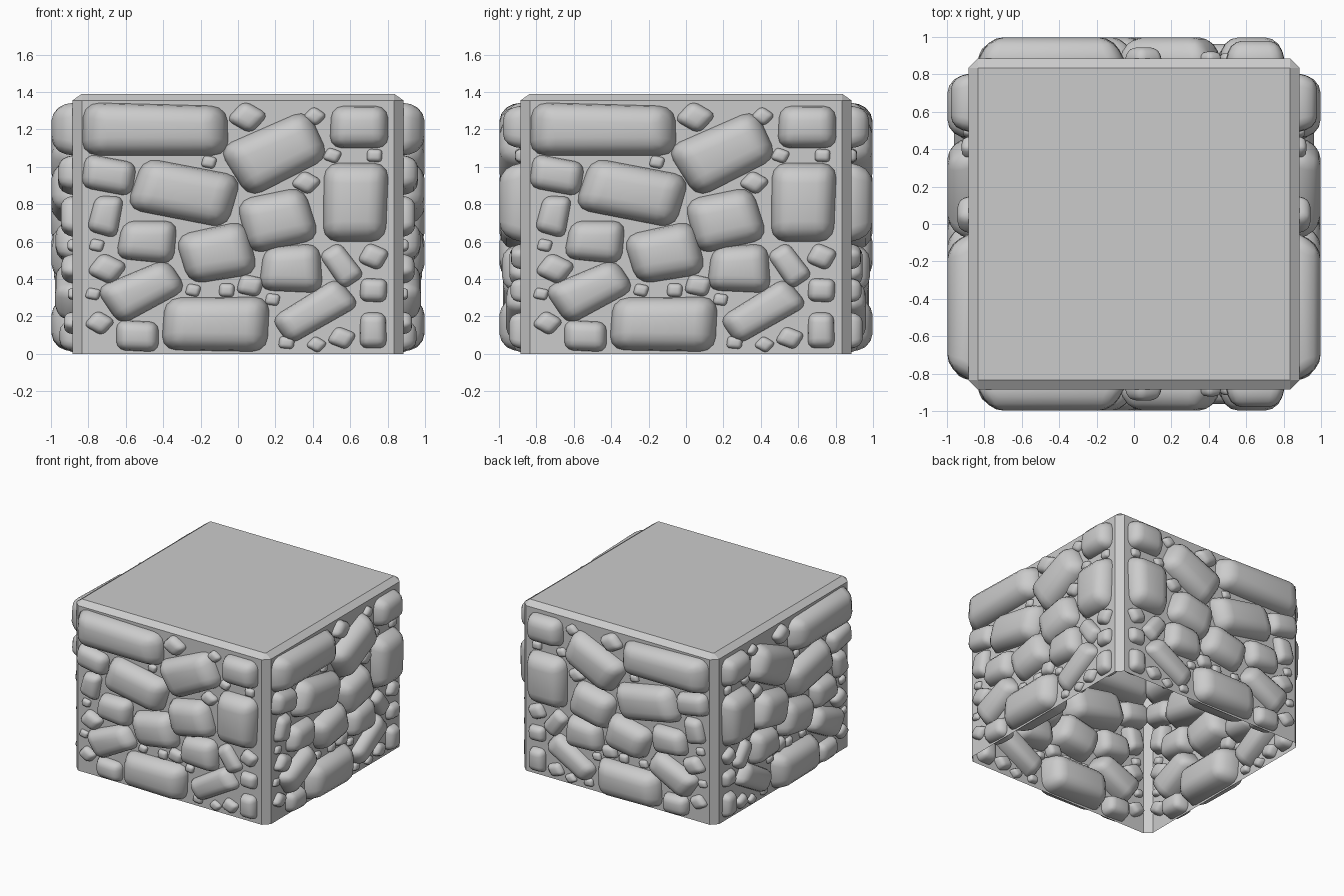
import bpy, bmesh, math
from mathutils import Matrix, Vector

if "Cube" in bpy.data.objects:
    bpy.data.objects.remove(bpy.data.objects["Cube"])

WALL = 0.885      # half width of the block
CHAMFER = 0.05

# Large stones on the front: four corners each as x, z pairs
LARGE = [
    (-.835, 1.06, -.05, 1.06, -.06, 1.325, -.825, 1.345),
    (-.11, 1.10, .06, .83, .49, 1.05, .37, 1.31),
    (.49, 1.1, .805, 1.1, .80, 1.325, .50, 1.325),
    (.455, .60, .79, .60, .805, 1.02, .46, 1.02),
    (-.60, .775, -.06, .67, .02, .95, -.505, 1.05),
    (-.84, .89, -.57, .84, -.54, 1.02, -.815, 1.07),
    (-.81, .66, -.65, .615, -.61, .84, -.76, .845),
    (-.655, .51, -.345, .48, -.325, .71, -.615, .71),
    (-.26, .37, .11, .43, .04, .715, -.34, .63),
    (.06, .53, .44, .615, .35, .895, -.01, .82),
    (.11, .34, .455, .325, .435, .59, .14, .57),
    (-.765, .35, -.63, .15, -.27, .345, -.38, .51),
    (-.41, .02, .155, .01, .17, .305, -.39, .30),
    (.175, .19, .275, .045, .655, .26, .53, .41),
    (-.65, .02, -.425, .01, -.425, .17, -.65, .18),
    (.65, .03, .795, .03, .79, .22, .655, .22),
    (.43, .53, .56, .34, .68, .42, .54, .6),
]

# Small stones: centre x, z, width, height, slide of the corners (0 = box, 0.5 = diamond)
SMALL = [
    (.05, 1.265, .23, .18, .42), (.41, 1.27, .135, .11, .45),
    (-.155, 1.025, .09, .075, .2), (.505, 1.06, .11, .09, .3),
    (.73, 1.06, .085, .07, .05), (.365, .915, .175, .135, .42),
    (-.755, .58, .09, .075, .2), (-.70, .455, .23, .18, .38),
    (-.775, .32, .09, .07, .2), (-.74, .165, .175, .14, .42),
    (-.24, .34, .09, .075, .2), (-.06, .34, .085, .075, .05),
    (.065, .365, .155, .125, .2), (.185, .29, .085, .07, .15),
    (.725, .52, .18, .155, .33), (.725, .34, .15, .13, .05),
    (.555, .085, .165, .13, .33), (.42, .05, .12, .095, .42),
    (.26, .06, .09, .07, .1),
]


def small_corners(cx, cz, w, h, s):
    k = 1 - 2 * s
    return [(cx + a * w / 2, cz + b * h / 2)
            for a, b in ((-1, -k), (k, -1), (1, k), (-k, 1))]


def add_stone(target, quad):
    """Rounded, tapered prism straddling the wall plane."""
    pts = [Vector(p) for p in quad]
    mid = sum(pts, Vector((0, 0))) / 4
    area = abs((pts[2] - pts[0]).cross(pts[3] - pts[1])) / 2
    width = area / max((pts[i] - pts[i - 1]).length for i in range(4))
    depth = min(.113, .43 * width)
    bm = bmesh.new()
    rings = []
    for y, k in ((-depth, .84), (0, 1), (depth * 1.5, .84)):
        ring = [mid + (p - mid) * k for p in pts]
        rings.append([bm.verts.new((p.x, y - WALL, p.y)) for p in ring])
    bm.faces.new(rings[0])
    bm.faces.new(rings[2][::-1])
    for lo, hi in zip(rings, rings[1:]):
        for i in range(4):
            j = (i + 1) % 4
            bm.faces.new((lo[j], lo[i], hi[i], hi[j]))
    bmesh.ops.recalc_face_normals(bm, faces=bm.faces)
    middle = set(rings[1])
    edges = [e for e in bm.edges if not (e.verts[0] in middle and e.verts[1] in middle)]
    bmesh.ops.bevel(bm, geom=edges, offset=min(.28 * width, .075), segments=3,
                    profile=.5, affect='EDGES', clamp_overlap=True)
    for f in bm.faces:
        f.smooth = True
    tmp = bpy.data.meshes.new("stone_tmp")
    bm.to_mesh(tmp)
    bm.free()
    target.from_mesh(tmp)
    bpy.data.meshes.remove(tmp)


def add_object(name, mesh):
    ob = bpy.data.objects.new(name, mesh)
    bpy.context.collection.objects.link(ob)
    return ob


# Wall block: chamfered corners and top rim, open underneath
bm = bmesh.new()
c = WALL - CHAMFER
for sx in (-1, 1):
    for sy in (-1, 1):
        for z in (0, 1.355):
            bm.verts.new((sx * WALL, sy * c, z))
            bm.verts.new((sx * c, sy * WALL, z))
        bm.verts.new((sx * c, sy * c, 1.39))
bmesh.ops.convex_hull(bm, input=bm.verts)
bmesh.ops.dissolve_limit(bm, angle_limit=.01, verts=bm.verts, edges=bm.edges)
bottom = [f for f in bm.faces if all(v.co.z < .001 for v in f.verts)]
bmesh.ops.delete(bm, geom=bottom, context='FACES')
wall = bpy.data.meshes.new("wall_block")
bm.to_mesh(wall)
bm.free()
add_object("wall_block", wall)

# Stones of the front wall
bm = bmesh.new()
for q in LARGE:
    add_stone(bm, [q[i:i + 2] for i in range(0, 8, 2)])
for s in SMALL:
    add_stone(bm, small_corners(*s))
front = bpy.data.meshes.new("stones_front")
bm.to_mesh(front)
bm.free()
add_object("stones_front", front)

# Other walls: turned and mirrored copies
turn = Matrix.Rotation(math.pi / 2, 4, 'Z')
flip_x = Matrix.Diagonal((-1, 1, 1, 1))
flip_y = Matrix.Diagonal((1, -1, 1, 1))
for name, m in (("stones_right", turn), ("stones_left", flip_x @ turn),
                ("stones_back", flip_y)):
    mesh = front.copy()
    mesh.transform(m)
    if m.determinant() < 0:
        mesh.flip_normals()
    add_object(name, mesh)
